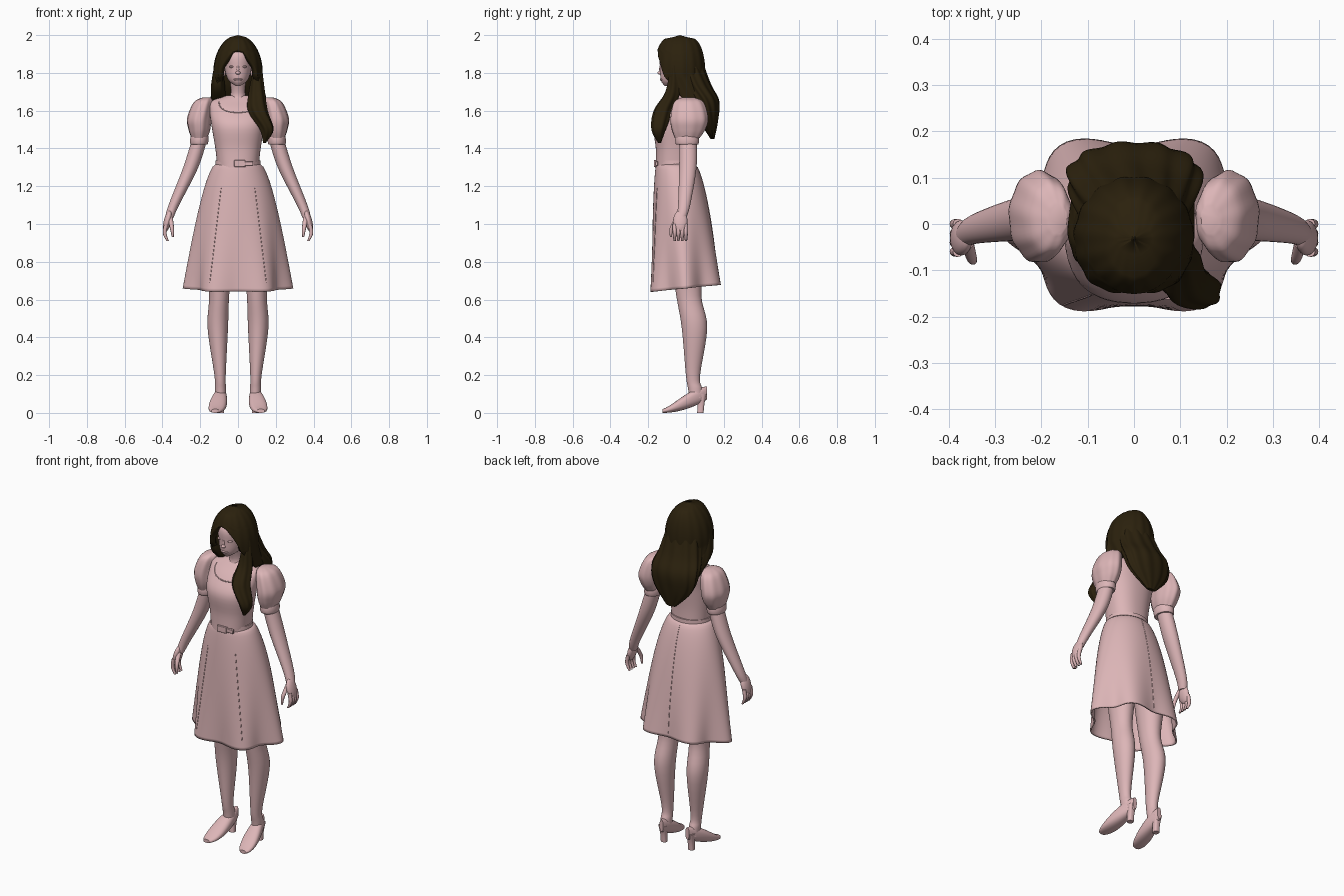
import bpy, bmesh, math
from mathutils import Vector, Matrix
from mathutils.bvhtree import BVHTree

if "Cube" in bpy.data.objects:
    bpy.data.objects.remove(bpy.data.objects["Cube"], do_unlink=True)


def material(name, rgb):
    mat = bpy.data.materials.new(name)
    mat.use_nodes = True
    mat.diffuse_color = (*rgb, 1)
    for node in mat.node_tree.nodes:
        if node.type == "BSDF_PRINCIPLED":
            node.inputs["Base Color"].default_value = mat.diffuse_color
    return mat


PINK = material("dusty_pink", (.72, .465, .475))
BROWN = material("dark_brown", (.024, .015, .004))


def finish(name, bm, mat):
    bmesh.ops.recalc_face_normals(bm, faces=bm.faces)
    mesh = bpy.data.meshes.new(name)
    bm.to_mesh(mesh)
    bm.free()
    mesh.materials.append(mat)
    for polygon in mesh.polygons:
        polygon.use_smooth = True
    mesh.set_sharp_from_angle(angle=math.radians(50))
    part = bpy.data.objects.new(name, mesh)
    bpy.context.collection.objects.link(part)
    return part


def smooth_rows(rows, steps):
    """Catmull-Rom interpolation between the given sections."""
    result = []
    last = len(rows) - 1
    for i in range(last):
        before, start, end, after = (rows[min(max(k, 0), last)] for k in range(i - 1, i + 3))
        for step in range(steps):
            t = step / steps
            result.append([q + t / 2 * (r - p + t * (2 * p - 5 * q + 4 * r - s + t * (3 * (q - r) + s - p)))
                           for p, q, r, s in zip(before, start, end, after)])
    return result + [rows[last]]


def loft(name, rows, mat=PINK, sides=32, steps=5, mirror=1, depth=1, power=2,
         along_y=False, ripple=None, opening=None, caps=True):
    """Skin over sections: station, two centre values, half width, optional half depth."""
    bm = bmesh.new()
    rings = []
    for station, across, other, width, *rest in smooth_rows(rows, steps):
        width = max(width, .001)
        height = max(rest[0], .001) if rest else width * depth
        gap = math.radians(opening(station)) if opening else 0
        ring = []
        for j in range(sides + bool(opening)):
            angle = gap + (math.tau - 2 * gap) * j / sides - math.pi / 2
            scale = ripple(angle, station) if ripple else 1
            c, s = (math.copysign(abs(f(angle)) ** (2 / power), f(angle)) for f in (math.cos, math.sin))
            a = mirror * (across + scale * width * c)
            b = other + scale * height * s
            ring.append(bm.verts.new((a, station, b) if along_y else (a, b, station)))
        rings.append(ring)
    for upper, lower in zip(rings, rings[1:]):
        for j in range(sides):
            k = (j + 1) % len(upper)
            bm.faces.new((upper[j], upper[k], lower[k], lower[j]))
    if opening:
        bmesh.ops.remove_doubles(bm, verts=bm.verts, dist=.0001)
    elif caps:
        bm.faces.new(rings[0])
        bm.faces.new(rings[-1])
    return finish(name, bm, mat)


def ellipsoid(name, centre, radii, tilt=0):
    bm = bmesh.new()
    placement = Matrix.Translation(centre) @ Matrix.Rotation(tilt, 4, "Y") @ Matrix.Diagonal((*radii, 1))
    bmesh.ops.create_uvsphere(bm, u_segments=32, v_segments=16, radius=1, matrix=placement)
    finish(name, bm, PINK)


def rounded_box(name, centre, size):
    bm = bmesh.new()
    placement = Matrix.Translation(centre) @ Matrix.Diagonal((*size, 1))
    bmesh.ops.create_cube(bm, size=1, matrix=placement)
    bevel = finish(name, bm, PINK).modifiers.new("soft_edges", "BEVEL")
    bevel.width, bevel.segments = .003, 2


def thicken(part, amount):
    shell = part.modifiers.new("thickness", "SOLIDIFY")
    shell.thickness, shell.offset = amount, -1


def piping(name, target, path, radius, facing=-1):
    """Thin raised line laid on the front or back of a part."""
    mesh = target.data
    tree = BVHTree.FromPolygons([v.co for v in mesh.vertices], [tuple(p.vertices) for p in mesh.polygons])
    hits = [tree.ray_cast(Vector((x, facing, z)), Vector((0, -facing, 0)))[0] for x, z in path]
    hits = [hit for hit in hits if hit]
    curve = bpy.data.curves.new(name, "CURVE")
    curve.dimensions = "3D"
    curve.bevel_depth = radius
    spline = curve.splines.new("POLY")
    spline.points.add(len(hits) - 1)
    for point, hit in zip(spline.points, hits):
        point.co = (*hit, 1)
    curve.materials.append(PINK)
    bpy.context.collection.objects.link(bpy.data.objects.new(name, curve))


def ripples(count, depth, twist=0):
    return lambda angle, z: 1 + depth * math.sin(count * angle + twist * z)


# Head and neck
loft("head", [(1.73, 0, -.1, .01), (1.76, 0, -.07, .05), (1.82, 0, -.05, .07),
              (1.9, 0, -.04, .075), (1.96, 0, -.03, .03)], depth=1.25)
loft("neck", [(1.76, 0, -.03, .04), (1.68, 0, -.01, .04), (1.62, 0, -.01, .07)])
ellipsoid("nose_bridge", (0, -.13, 1.82), (.008, .012, .03))
ellipsoid("nose_tip", (0, -.133, 1.8), (.013, .018, .01))
ellipsoid("lips", (0, -.127, 1.765), (.024, .012, .007))

# Fitted bodice
bodice = loft("bodice", [(1.31, 0, -.06, .11, .1), (1.4, 0, -.06, .12, .1), (1.52, 0, -.06, .14, .11),
                         (1.6, 0, -.03, .15, .09), (1.65, 0, -.01, .14, .06), (1.68, 0, 0, .06, .04)],
              sides=48, power=2.3)
scoop = [math.pi * i / 24 for i in range(25)]
piping("neckline", bodice, [(.1 * math.cos(a), 1.65 - .06 * math.sin(a) ** .7) for a in scoop], .003)

# Flared skirt with six folds that deepen towards the hem
WAIST, LENGTH = 1.32, .67


def drop(z):
    return min(max((WAIST - z) / LENGTH, 0), 1)


def skirt_section(z):
    spread = drop(z) ** .6
    return z, 0, .055 * spread - .057, .115 + .17 * spread, .1 + .09 * spread + .012 * drop(z) ** 2


def skirt_folds(angle, z):
    return 1 + .09 * drop(z) ** 2 * (math.cos(6 * angle) - .7)


skirt = loft("skirt", [skirt_section(WAIST - LENGTH * i / 40) for i in range(41)],
             sides=96, steps=1, ripple=skirt_folds, caps=False)
for v in skirt.data.vertices:
    v.co.z += drop(v.co.z) ** 2 * (.01 + .1 * v.co.y)
seam = [i / 20 for i in range(21)]
piping("back_seam", skirt, [(0, 1.3 - .6 * t) for t in seam], .002, facing=1)
thicken(skirt, .008)

# Belt, buckle and loose end
loft("belt", [(1.3, 0, -.057, .12, .106), (1.336, 0, -.057, .118, .105)], sides=48, steps=1)
rounded_box("buckle", (.01, -.163, 1.32), (.06, .014, .036))
rounded_box("belt_end", (.055, -.156, 1.32), (.05, .016, .022))

# Parts that come in pairs
for s, side in ((1, "left_"), (-1, "right_")):
    ellipsoid(side + "eye", (s * .032, -.122, 1.833), (.015, .012, .007))
    ellipsoid(side + "ear", (s * .074, -.04, 1.81), (.01, .02, .03))
    piping(side + "front_seam", skirt, [(s * (.09 + .06 * t), 1.19 - .5 * t) for t in seam], .002)

    # Puffed sleeve with gathers, and its cuff
    loft(side + "sleeve", [(1.67, .165, .01, .02), (1.645, .183, .014, .05), (1.56, .205, .016, .064),
                           (1.5, .205, .012, .057), (1.455, .205, .006, .042)],
         depth=1.55, sides=60, mirror=s, ripple=ripples(9, .02, 8))
    loft(side + "cuff", [(1.47, .204, .006, .044), (1.46, .204, .006, .048), (1.43, .206, .006, .048),
                         (1.42, .206, .006, .044)], depth=1.3, steps=2, mirror=s)

    # Arm and hand
    loft(side + "arm", [(1.46, .2, .01, .04), (1.3, .25, .01, .04), (1.1, .34, -.01, .028),
                        (1.03, .365, -.025, .022)], depth=1.15, mirror=s)
    ellipsoid(side + "palm", (s * .373, -.03, 1.015), (.02, .038, .06), tilt=-s * .25)
    for i, finger in enumerate(("index", "middle", "ring", "little")):
        y = .02 * i - .06
        loft(side + finger + "_finger", [(1, .38, y, .011), (.95, .388, y, .01), (.91, .372, y, .006)],
             sides=12, mirror=s)
    loft(side + "thumb", [(1.04, .36, -.04, .014), (.98, .35, -.075, .011), (.93, .345, -.08, .005)],
         sides=12, mirror=s)

    # Leg running down into the ankle
    loft(side + "leg", [(1, .1, 0, .08), (.8, .1, .01, .07), (.62, .1, .015, .053), (.45, .107, .045, .054),
                        (.2, .095, .037, .03), (.13, .093, .048, .03), (.08, .092, .055, .03)],
         depth=1.25, mirror=s)

    # Pointed shoe whose sole arches up to a block heel
    shoe = []
    for i in range(25):
        u = i / 24
        sole, top = .07 * u * u, .02 + .12 * math.sin(1.5 * u) ** 1.3
        width = .046 * math.sin(math.pi * (.03 + .92 * u) ** .7) ** .6
        shoe.append((.235 * u - .125, .12 - .035 * u, (sole + top) / 2, width, (top - sole) / 2))
    loft(side + "shoe", shoe, steps=1, mirror=s, along_y=True, power=2.4)
    loft(side + "heel", [(0, .09, .076, .017), (.05, .09, .08, .018), (.1, .09, .084, .025)],
         mirror=s, power=2.8)


# Hair: domed shell parted round the face, a fall down the back, and wavy locks
def crown_section(z):
    fall = 2 - z
    dome = math.sqrt(1 - max(1 - fall / .2, 0) ** 2)
    return z, 0, max(fall - .22, 0) / 2 - .032, .13 * dome, .135 * dome ** .6 * min(fall * 50, 1)


def face_opening(z):
    return 140 * math.sqrt(max(1.92 - z, 0))


crown = loft("hair_crown", [crown_section(2 - i / 100) for i in range(35)], BROWN, sides=90, steps=1,
             ripple=ripples(15, .012), opening=face_opening)
thicken(crown, .03)
loft("back_hair", [(1.86, 0, .01, .1, .075), (1.74, 0, .05, .125, .08), (1.65, 0, .1, .145, .075),
                   (1.55, 0, .12, .12, .05), (1.45, 0, .14, .03, .01)], BROWN, sides=80,
     ripple=ripples(11, .04, 12))
loft("left_front_lock", [(1.84, .105, -.06, .02), (1.7, .1, -.07, .04), (1.6, .105, -.12, .05),
                         (1.5, .152, -.145, .036), (1.43, .14, -.14, .008)], BROWN, sides=48,
     ripple=ripples(6, .07, 12))
loft("right_side_lock", [(1.84, -.105, -.05, .02), (1.72, -.106, -.02, .036), (1.62, -.1, .08, .03)],
     BROWN, sides=48, depth=1.6, ripple=ripples(6, .05, 12))
